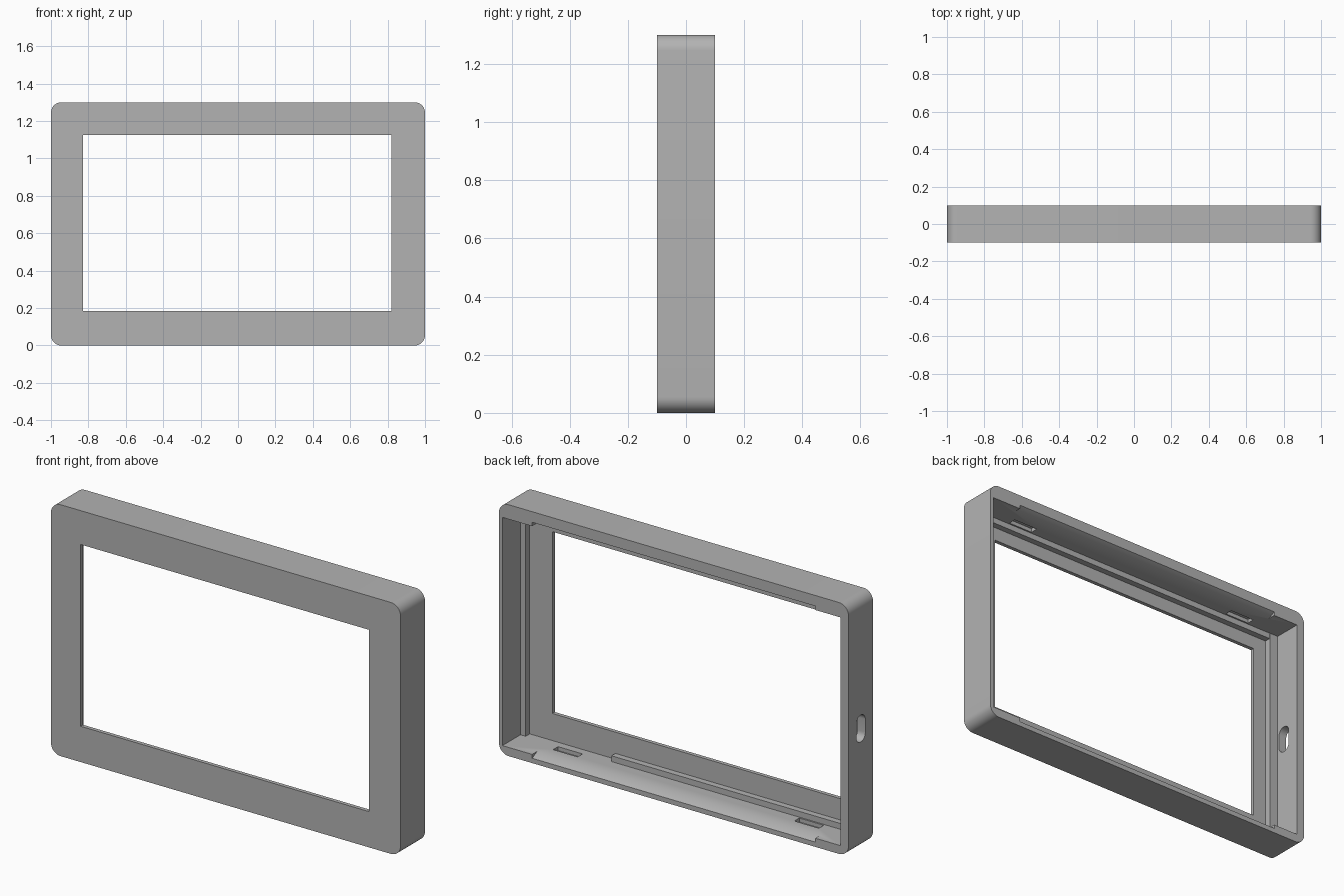
import bpy, bmesh
from math import sin, cos, pi
from mathutils import Vector

if "Cube" in bpy.data.objects:
    bpy.data.objects.remove(bpy.data.objects["Cube"], do_unlink=True)

grey = bpy.data.materials.new("matte_grey")
grey.use_nodes = True
grey.diffuse_color = (0.45, 0.45, 0.45, 1)
grey.node_tree.nodes["Principled BSDF"].inputs["Base Color"].default_value = grey.diffuse_color


def prism(name, points, direction):
    """Extrude a flat polygon along a direction."""
    bm = bmesh.new()
    face = bm.faces.new([bm.verts.new(p) for p in points])
    top = bmesh.ops.extrude_face_region(bm, geom=[face])["geom"]
    bmesh.ops.translate(bm, vec=Vector(direction),
                        verts=[v for v in top if isinstance(v, bmesh.types.BMVert)])
    bmesh.ops.recalc_face_normals(bm, faces=bm.faces)
    mesh = bpy.data.meshes.new(name)
    bm.to_mesh(mesh)
    bm.free()
    mesh.materials.append(grey)
    obj = bpy.data.objects.new(name, mesh)
    bpy.context.collection.objects.link(obj)
    return obj


def box(name, x0, x1, y0, y1, z0, z1):
    return prism(name, [(x0, y0, z0), (x1, y0, z0), (x1, y0, z1), (x0, y0, z1)],
                 (0, y1 - y0, 0))


def rounded(cu, cv, half_u, half_v, radius, steps):
    """Outline of a rounded rectangle as (u, v) pairs."""
    pts = []
    for q, (su, sv) in enumerate([(1, 1), (-1, 1), (-1, -1), (1, -1)]):
        for i in range(steps + 1):
            a = (q + i / steps) * pi / 2
            pts.append((cu + su * (half_u - radius) + radius * cos(a),
                        cv + sv * (half_v - radius) + radius * sin(a)))
    return pts


# Overall sizes
HEIGHT, FRONT, BACK, PLATE = 1.3, -0.1, 0.1, -0.08
LEFT, RIGHT, FLOOR, CEIL = 0.98, -0.955, 0.045, 1.225

# Outer shell with rounded corners
frame = prism("bezel_frame",
              [(u, FRONT, v) for u, v in rounded(0, HEIGHT / 2, 1, HEIGHT / 2, 0.055, 10)],
              (0, BACK - FRONT, 0))

# Rear cavity and screen window
cutters = [box("cavity", RIGHT, LEFT, PLATE, 0.2, FLOOR, CEIL),
           box("window", -0.83, 0.82, -0.2, 0, 0.185, 1.125)]

# Stadium cable hole in one end wall
cutters.append(prism("cable_hole",
                     [(-1.1, u, v) for u, v in rounded(0, 0.625, 0.037, 0.07, 0.0369, 8)],
                     (0.2, 0, 0)))

# Clip slots and lead-in chamfers on floor and ceiling
for z, out in ((FLOOR, -1), (CEIL, 1)):
    for x in (-0.69, 0.69):
        cutters.append(box("clip_slot", x - 0.07, x + 0.07, -0.04, 0,
                           min(z, z + out * 0.02) - (out > 0) * 0.02,
                           max(z, z + out * 0.02) + (out < 0) * 0.02))
    cutters.append(prism("chamfer",
                         [(-0.81, 0.06, z), (-0.81, 0.12, z + out * 0.03),
                          (-0.81, 0.12, z - out * 0.03), (-0.81, 0.06, z - out * 0.03)],
                         (1.62, 0, 0)))

for cutter in cutters:
    cutter.hide_render = True
    mod = frame.modifiers.new(cutter.name, "BOOLEAN")
    mod.operation, mod.solver, mod.object = "DIFFERENCE", "EXACT", cutter

# Bake the cuts and drop the cutters
bpy.context.view_layer.update()
graph = bpy.context.evaluated_depsgraph_get()
baked = bpy.data.meshes.new_from_object(frame.evaluated_get(graph))
frame.modifiers.clear()
frame.data = baked
for cutter in cutters:
    bpy.data.objects.remove(cutter, do_unlink=True)

# Ledges that the screen panel rests on
SINK, REST = 0.005, -0.047
box("left_ledge", 0.95, LEFT + SINK, PLATE - SINK, REST, FLOOR - SINK, CEIL + SINK)
box("right_ledge", RIGHT - SINK, -0.905, PLATE - SINK, REST, FLOOR - SINK, CEIL + SINK)
box("top_ledge", -0.906, 0.951, PLATE - SINK, REST - 0.001, CEIL - 0.03, CEIL + SINK)
box("bottom_ledge", -0.906, 0.46, PLATE - SINK, REST - 0.001, FLOOR - SINK, FLOOR + 0.03)

# Smooth the rounded corners only
bpy.ops.object.select_all(action="DESELECT")
frame.select_set(True)
bpy.context.view_layer.objects.active = frame
bpy.ops.object.shade_smooth_by_angle(angle=pi / 6)
